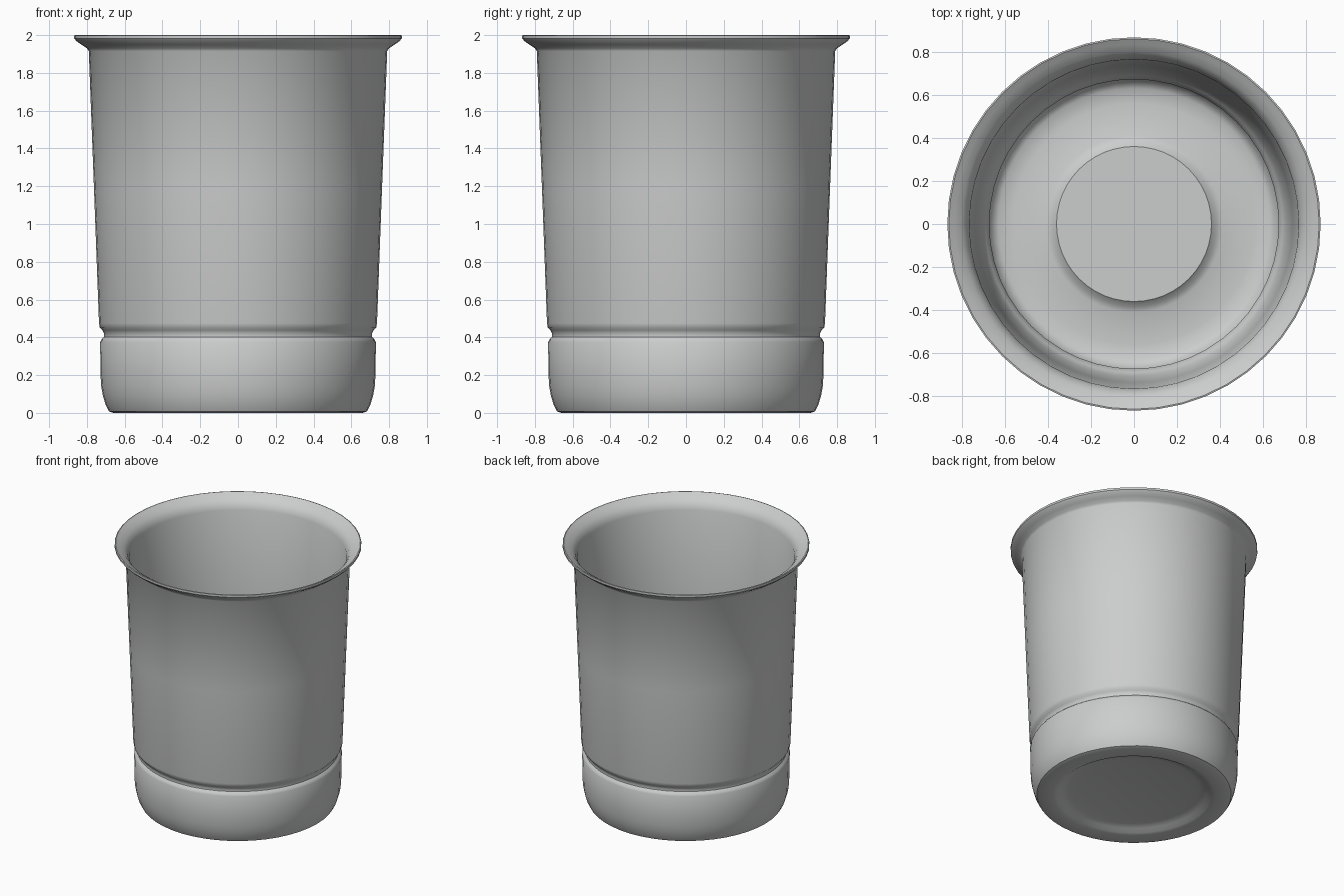
import bpy, bmesh, math

if "Cube" in bpy.data.objects:
    bpy.data.objects.remove(bpy.data.objects["Cube"])

SEGMENTS = 48

# Single neutral grey
grey = bpy.data.materials.new("light grey")
grey.diffuse_color = (0.6, 0.61, 0.605, 1)
grey.use_nodes = True
grey.node_tree.nodes["Principled BSDF"].inputs["Base Color"].default_value = grey.diffuse_color


def lathe(name, profile, material):
    """Revolve (radius, z) points round z; zero radius closes an end."""
    bm = bmesh.new()
    rings = []
    for r, z in profile:
        n = SEGMENTS if r > 0 else 1
        rings.append([bm.verts.new((r * math.cos(2 * math.pi * i / SEGMENTS),
                                    r * math.sin(2 * math.pi * i / SEGMENTS), z))
                      for i in range(n)])
    for a, b in zip(rings, rings[1:]):
        for i in range(SEGMENTS):
            j = (i + 1) % SEGMENTS
            quad = [a[i % len(a)], a[j % len(a)], b[j % len(b)], b[i % len(b)]]
            bm.faces.new(list(dict.fromkeys(quad)))
    bmesh.ops.recalc_face_normals(bm, faces=bm.faces)
    mesh = bpy.data.meshes.new(name)
    bm.to_mesh(mesh)
    bm.free()
    mesh.materials.append(material)
    obj = bpy.data.objects.new(name, mesh)
    bpy.context.collection.objects.link(obj)
    bpy.context.view_layer.objects.active = obj
    obj.select_set(True)
    bpy.ops.object.shade_smooth_by_angle(angle=math.radians(40))
    return obj


# Underside with shallow recess, rounded base
underside = [(0, .045), (.37, .045), (.40, .04), (.46, .038), (.51, .025),
             (.54, .006), (.57, 0), (.66, 0)]
base = [(.683, .008), (.70, .04), (.715, .09), (.724, .14), (.728, .20), (.73, .375)]
# Groove, tapered wall and flared rim
groove = [(.722, .39), (.709, .403), (.708, .418), (.718, .438), (.732, .453)]
wall = [(.736, .475), (.763, 1.2), (.79, 1.915)]
rim = [(.80, 1.93), (.83, 1.95), (.855, 1.968), (.867, 1.982), (.867, 1.998),
       (.86, 2.0), (.835, 1.984), (.80, 1.962), (.779, 1.935), (.765, 1.90)]
# Inner wall, inner bead and floor with raised disc
inside = [(.737, 1.2), (.708, .48), (.69, .45), (.672, .425), (.672, .40), (.69, .37),
          (.695, .20), (.685, .12), (.66, .06), (.63, .04), (.56, .037),
          (.41, .045), (.385, .055), (.36, .08), (0, .08)]

lathe("cup", underside + base + groove + wall + rim + inside, grey)
